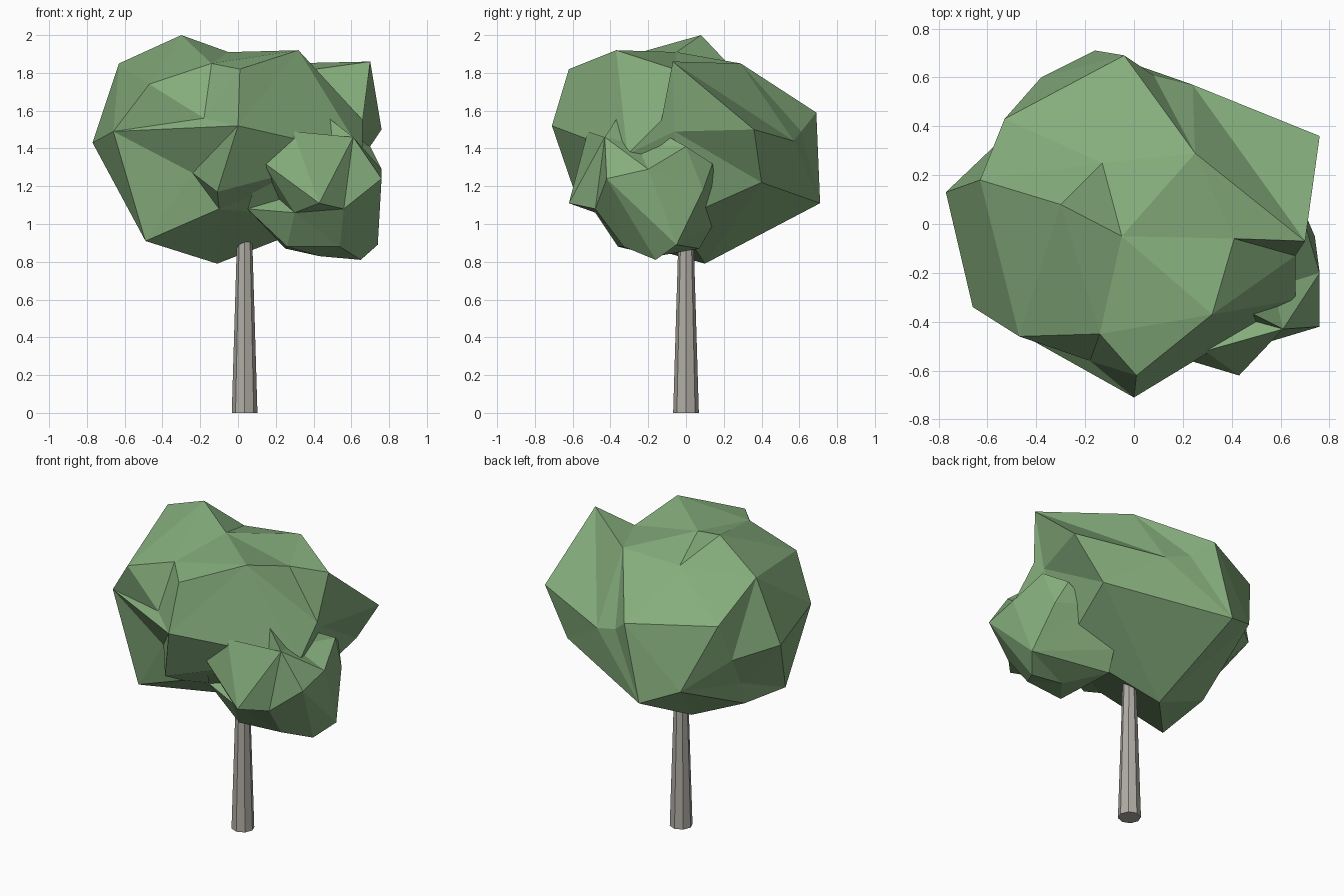
import bpy
import bmesh
from mathutils import Vector

default_cube = bpy.data.objects.get("Cube")
if default_cube:
    bpy.data.objects.remove(default_cube, do_unlink=True)


def make_material(name, colour):
    material = bpy.data.materials.new(name)
    material.use_nodes = True
    material.diffuse_color = colour
    shader = next(n for n in material.node_tree.nodes if n.type == "BSDF_PRINCIPLED")
    shader.inputs["Base Color"].default_value = colour
    shader.inputs["Roughness"].default_value = 0.9
    return material


def add_object(name, bm, material):
    bmesh.ops.recalc_face_normals(bm, faces=bm.faces[:])
    mesh = bpy.data.meshes.new(name)
    bm.to_mesh(mesh)
    bm.free()
    mesh.materials.append(material)
    for polygon in mesh.polygons:
        polygon.use_smooth = False
    obj = bpy.data.objects.new(name, mesh)
    bpy.context.collection.objects.link(obj)
    return obj


def faceted_clump(name, centre, corners, material, creases=()):
    """Skin the corners as seen from the centre, keeping dents and spikes.

    Each crease is a pair of corners whose shared edge is turned the other way.
    """
    bm = bmesh.new()
    centre = Vector(centre)
    verts = [bm.verts.new((Vector(c) - centre).normalized()) for c in corners]
    bmesh.ops.convex_hull(bm, input=verts)
    for start, end in creases:
        edge = bm.edges.get((verts[corners.index(start)], verts[corners.index(end)]))
        if edge:
            bmesh.utils.edge_rotate(edge, False)
    for vert, corner in zip(verts, corners):
        vert.co = corner
    return add_object(name, bm, material)


leaf_green = make_material("leaf green", (0.235, 0.418, 0.202, 1.0))
bark_grey = make_material("bark grey", (0.440, 0.420, 0.375, 1.0))

# Crown corners that carry a turned crease
front_peak = (.32, -.37, 1.92)
side_peak = (.70, -.07, 1.86)
side_corner = (.76, .36, 1.5)
back_shoulder = (.25, .29, 1.85)
cheek = (-.66, -.34, 1.49)
temple = (-.47, -.46, 1.74)
brow = (-.18, -.56, 1.56)
front_dent = (-.24, -.42, 1.27)
chin = (-.11, -.59, 1.17)
flank = (-.77, .13, 1.43)
flank_bend = (-.50, .15, 1.12)
back_corner = (-.53, .43, 1.6)

# Main crown: crest, front, flanks, back and underside
crown_crest = [
    (-.30, .08, 2.0), (-.63, .18, 1.85), (-.05, -.05, 1.91), front_peak,
    back_shoulder, side_peak, (.41, -.06, 1.82), (-.13, .25, 1.82),
]
crown_front = [
    cheek, temple, (-.14, -.45, 1.85), brow, (.01, -.62, 1.82),
    (0, -.71, 1.52), front_dent, chin, (-.10, -.42, 1.08),
]
crown_flanks = [
    flank, side_corner, (.66, -.13, 1.55), (.64, -.06, 1.49),
    (.66, -.31, 1.37), (.57, .40, 1.22),
]
crown_back = [
    (-.04, .69, 1.59), (-.16, .71, 1.11), (.24, .57, 1.44), (.08, .61, 1.49),
    back_corner, (-.38, .60, 1.2), (-.56, .33, 1.35),
]
crown_underside = [
    (-.11, .10, .79), (-.49, -.32, .91), flank_bend, (-.47, .07, .95), (.48, -.05, 1.02),
]
faceted_clump(
    "main_crown", (0, 0, 1.4),
    crown_crest + crown_front + crown_flanks + crown_back + crown_underside,
    leaf_green,
    creases=[
        (front_peak, side_peak), (back_shoulder, side_corner),
        (temple, front_dent), (brow, chin), (brow, front_dent),
        (cheek, flank_bend), (back_corner, flank),
    ],
)

# Smaller leaf clump low on the front left side
clump_upper = [
    (.61, -.43, 1.46), (.43, -.34, 1.6), (.43, -.38, 1.41), (.57, -.26, 1.42),
    (.70, 0, 1.41), (.62, .14, 1.32), (.13, -.53, 1.33), (.29, -.52, 1.49),
    (.30, 0, 1.2), (.49, .16, 1.21),
]
clump_lower = [
    (.76, -.42, 1.24), (.76, -.20, 1.29), (.56, -.48, 1.08), (.43, -.62, 1.11),
    (.30, -.48, 1.06), (.05, -.37, 1.08), (.22, -.36, 1.13), (.26, -.36, .88),
    (.54, -.33, .88), (.65, -.16, .81), (.74, -.05, .89), (.68, .09, 1.18),
    (.43, -.15, .83), (.27, .14, .99), (.25, .07, .87),
]
faceted_clump("side_clump", (.45, -.25, 1.15), clump_upper + clump_lower, leaf_green)

# Tapered octagonal trunk, running up into the crown
trunk_height = 1.0
trunk_bm = bmesh.new()
bmesh.ops.create_cone(
    trunk_bm, cap_ends=True, segments=8,
    radius1=0.068, radius2=0.038, depth=trunk_height,
)
bmesh.ops.translate(trunk_bm, verts=trunk_bm.verts[:], vec=(0.035, 0, trunk_height / 2))
add_object("trunk", trunk_bm, bark_grey)
